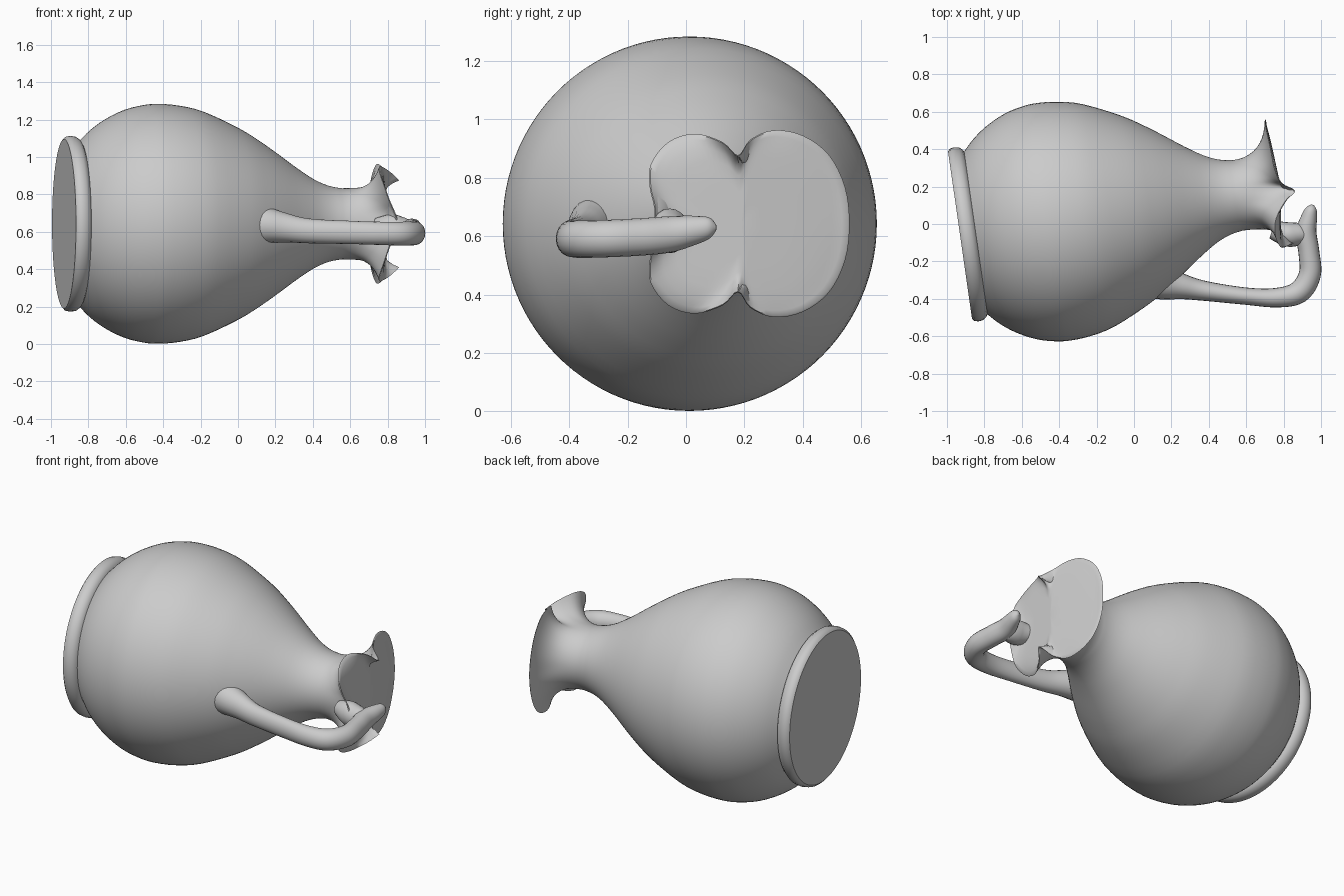
import bpy, bmesh, math
from mathutils import Vector

cube = bpy.data.objects.get("Cube")
if cube:
    bpy.data.objects.remove(cube, do_unlink=True)

clay = bpy.data.materials.new("grey clay")
clay.use_nodes = True
clay.diffuse_color = (0.6, 0.6, 0.6, 1)
bsdf = clay.node_tree.nodes["Principled BSDF"]
bsdf.inputs["Base Color"].default_value = (0.6, 0.6, 0.6, 1)
bsdf.inputs["Roughness"].default_value = 0.7

MID_Z = 0.643
SEG = 104
AXIS = Vector((0.99, 0.142, 0)).normalized()      # the jug lies on its side
SIDE = Vector((-AXIS.y, AXIS.x, 0))
UP = Vector((0, 0, 1))
FOOT = Vector((-0.93, -0.06, MID_Z))


def smooth_path(pts, steps, closed=False):
    """Catmull-Rom interpolation through a list of tuples."""
    pts = [Vector(p) for p in pts]
    n = len(pts)
    pick = (lambda i: pts[i % n]) if closed else (lambda i: pts[max(0, min(n - 1, i))])
    out = []
    for i in range(n if closed else n - 1):
        a, b, c, d = (pick(i + k) for k in (-1, 0, 1, 2))
        for s in range(steps):
            t = s / steps
            out.append(0.5 * (2 * b + (c - a) * t + (2 * a - 5 * b + 4 * c - d) * t ** 2
                              + (3 * b - a - 3 * c + d) * t ** 3))
    if not closed:
        out.append(pts[-1])
    return out


def skin(name, rings, angle=40):
    """Skin a list of equal rings and close both ends."""
    bm = bmesh.new()
    loops = [[bm.verts.new(p) for p in ring] for ring in rings]
    n = len(loops[0])
    for a, b in zip(loops, loops[1:]):
        for i in range(n):
            j = (i + 1) % n
            bm.faces.new((a[i], a[j], b[j], b[i]))
    bm.faces.new(loops[0][::-1])
    bm.faces.new(loops[-1])
    bmesh.ops.recalc_face_normals(bm, faces=bm.faces)
    mesh = bpy.data.meshes.new(name)
    bm.to_mesh(mesh)
    bm.free()
    mesh.materials.append(clay)
    obj = bpy.data.objects.new(name, mesh)
    bpy.context.collection.objects.link(obj)
    bpy.ops.object.select_all(action='DESELECT')
    obj.select_set(True)
    bpy.context.view_layer.objects.active = obj
    bpy.ops.object.shade_smooth_by_angle(angle=math.radians(angle))
    return obj


def circle(s, r):
    """Ring around the jug axis at distance s from the foot."""
    c = FOOT + AXIS * s
    return [c + SIDE * r * math.cos(2 * math.pi * i / SEG) + UP * r * math.sin(2 * math.pi * i / SEG)
            for i in range(SEG)]


# Foot disc
foot_profile = [(0, 0.452), (0.012, 0.466), (0.035, 0.470), (0.06, 0.466), (0.078, 0.452), (0.09, 0.43)]
skin("foot", [circle(s, r) for s, r in foot_profile])

# Body, neck and three-lobed pouring lip
body_profile = [(0.06, 0.41), (0.09, 0.445), (0.15, 0.505), (0.23, 0.562), (0.33, 0.61), (0.43, 0.635),
                (0.51, 0.641), (0.62, 0.632), (0.75, 0.6), (0.94, 0.512), (1.06, 0.438), (1.15, 0.375),
                (1.25, 0.302), (1.35, 0.237), (1.43, 0.203), (1.50, 0.19)]
rings = [circle(s, r) for s, r in smooth_path(body_profile, 3)]

half_rim = [(0.70, 0.56, 0), (0.70, 0.545, 0.125), (0.71, 0.49, 0.235), (0.73, 0.40, 0.302),
            (0.75, 0.30, 0.32), (0.785, 0.22, 0.288), (0.855, 0.178, 0.235), (0.81, 0.125, 0.28),
            (0.76, 0.03, 0.308), (0.755, -0.06, 0.28), (0.78, -0.12, 0.205), (0.805, -0.125, 0.13),
            (0.835, -0.11, 0.06), (0.85, -0.11, 0)]
full_rim = half_rim + [(x, y, -h) for x, y, h in half_rim[-2:0:-1]]
rim = [p + UP * MID_Z for p in smooth_path(full_rim, SEG // len(full_rim), closed=True)]

neck = rings[-1]
STEPS = 10
for k in range(1, STEPS + 1):
    t = k / STEPS
    ring = []
    for a, b in zip(neck, rim):
        ctrl = a + AXIS * max(0.03, (b - a).dot(AXIS) * 0.85)
        ring.append(a * (1 - t) ** 2 + ctrl * 2 * t * (1 - t) + b * t * t)
    rings.append(ring)

# Closed mouth surface, settling from the lip into a gently bent plane
centre = Vector((0.79, 0.19, MID_Z))
for scale, blend in ((0.985, 0.0), (0.93, 0.4), (0.84, 0.8), (0.7, 1), (0.45, 1), (0.2, 1), (0.03, 1)):
    ring = []
    for p in rim:
        q = centre + (p - centre) * scale
        flat = 0.785 - 0.22 * max(0, q.y - 0.2)
        q.x = (p.x + 0.006) * (1 - blend) + flat * blend
        ring.append(q)
    rings.append(ring)
skin("jug_body", rings, 50)


def tube(name, stations, sides=20):
    """Elliptical tube: stations are x, y, z, width radius, height radius."""
    pts = smooth_path(stations, 6)
    out = []
    for i, p in enumerate(pts):
        d = pts[min(i + 1, len(pts) - 1)] - pts[max(i - 1, 0)]
        normal = Vector((-d[1], d[0], 0)).normalized()
        c = Vector(p[:3])
        out.append([c + normal * p[3] * math.cos(2 * math.pi * k / sides)
                    + UP * p[4] * math.sin(2 * math.pi * k / sides) for k in range(sides)])
    return skin(name, out, 60)


# Looped handle ending in a thumb rest
tube("handle", [(0.08, -0.28, 0.64, 0.12, 0.12), (0.17, -0.315, 0.635, 0.092, 0.095),
                (0.26, -0.335, 0.622, 0.068, 0.078), (0.38, -0.358, 0.605, 0.053, 0.066),
                (0.6, -0.386, 0.597, 0.046, 0.062), (0.76, -0.394, 0.592, 0.052, 0.062),
                (0.88, -0.365, 0.59, 0.06, 0.064), (0.94, -0.27, 0.592, 0.059, 0.064),
                (0.935, -0.15, 0.598, 0.056, 0.064), (0.92, -0.05, 0.607, 0.056, 0.062),
                (0.935, 0.03, 0.62, 0.044, 0.05), (0.948, 0.08, 0.628, 0.03, 0.036),
                (0.953, 0.103, 0.63, 0.008, 0.01)])

# Bridge joining the handle to the lip
tube("handle_bridge", [(0.74, -0.03, 0.625, 0.05, 0.05), (0.82, -0.055, 0.62, 0.065, 0.075),
                       (0.88, -0.055, 0.612, 0.06, 0.068), (0.93, -0.06, 0.607, 0.04, 0.05)])
